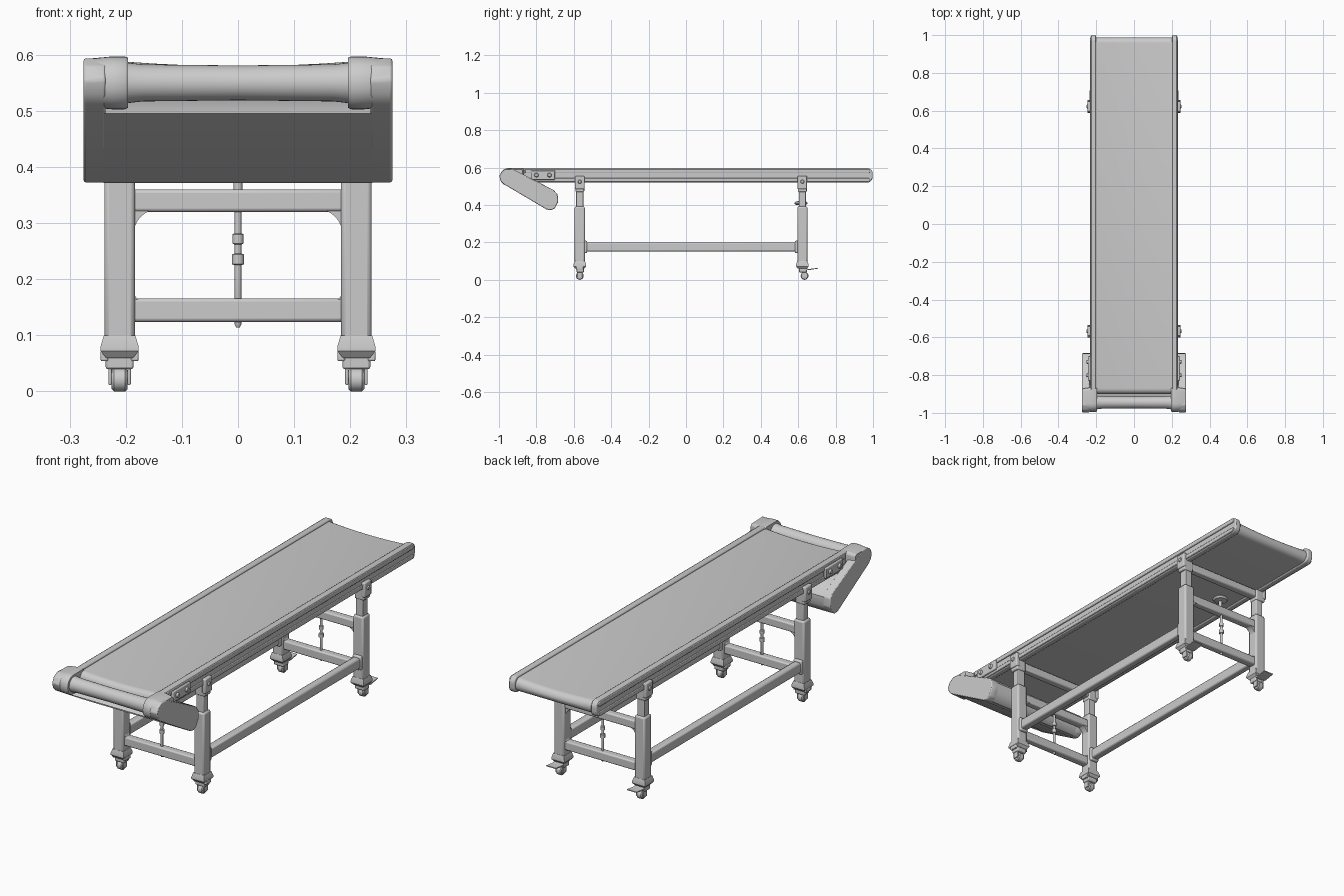
import bpy, bmesh, math
from mathutils import Vector

if "Cube" in bpy.data.objects:
    bpy.data.objects.remove(bpy.data.objects["Cube"])


def finish(name, bm, bevel=0.0, segs=2):
    bmesh.ops.recalc_face_normals(bm, faces=bm.faces)
    me = bpy.data.meshes.new(name)
    bm.to_mesh(me)
    bm.free()
    ob = bpy.data.objects.new(name, me)
    bpy.context.collection.objects.link(ob)
    if bevel:
        m = ob.modifiers.new("bevel", 'BEVEL')
        m.width, m.segments, m.limit_method = bevel, segs, 'ANGLE'
    return ob


def box(name, x, y, z, bevel=0.004):
    bm = bmesh.new()
    bmesh.ops.create_cube(bm, size=1)
    for v in bm.verts:
        v.co = Vector([(a[0] + a[1]) / 2 + c * abs(a[1] - a[0]) for a, c in zip((x, y, z), v.co)])
    return finish(name, bm, bevel)


def loft(name, sections, bevel=0.0):
    """Skin a list of closed point loops and cap both ends."""
    bm = bmesh.new()
    rings = [[bm.verts.new(p) for p in s] for s in sections]
    n = len(rings[0])
    for a, b in zip(rings, rings[1:]):
        for i in range(n):
            j = (i + 1) % n
            bm.faces.new((a[i], a[j], b[j], b[i]))
    bm.faces.new(rings[0])
    bm.faces.new(rings[-1])
    return finish(name, bm, bevel)


def prism_x(name, pts, x0, x1, bevel=0.0):
    return loft(name, [[(x, y, z) for y, z in pts] for x in (x0, x1)], bevel)


def prism_y(name, pts, y0, y1, bevel=0.0):
    return loft(name, [[(x, y, z) for x, z in pts] for y in (y0, y1)], bevel)


def lathe(name, prof, centre, axis='z', n=24):
    """Revolve (position, radius) pairs about an axis through centre."""
    secs = []
    for t, r in prof:
        ring = []
        for i in range(n):
            a = 2 * math.pi * i / n
            c, s = r * math.cos(a), r * math.sin(a)
            ring.append(Vector(centre) + Vector((t, c, s) if axis == 'x' else (c, s, t)))
        secs.append(ring)
    return loft(name, secs)


def round_bar(y0, y1, z0, z1, r0, r1, n=8):
    """Side outline with corner radius r0 at the y0 end and r1 at the y1 end."""
    pts = []
    for cy, cz, r, a0 in ((y1 - r1, z1 - r1, r1, 0), (y0 + r0, z1 - r0, r0, 90),
                          (y0 + r0, z0 + r0, r0, 180), (y1 - r1, z0 + r1, r1, 270)):
        for i in range(n + 1):
            a = math.radians(a0 + 90 * i / n)
            pts.append((cy + r * math.cos(a), cz + r * math.sin(a)))
    return pts


# belt: long loop with rounded ends, sagging slightly across its width
outline = round_bar(-0.9, 0.988, 0.525, 0.588, 0.03, 0.03)
belt = []
for i in range(9):
    x = -0.203 + 0.406 * i / 8
    sag = 0.008 * (1 - (x / 0.203) ** 2)
    belt.append([(x, y, z - sag * (z > 0.556)) for y, z in outline])
loft("belt", belt)

# front roller, slightly waisted
lathe("front_roller", [(-0.205, 0.037), (-0.17, 0.033), (0, 0.031), (0.17, 0.033), (0.205, 0.037)],
      (0, -0.945, 0.55), 'x', 32)

# drive housing under the front end
arm = [(-0.925, 0.592), (-0.705, 0.478), (-0.686, 0.455), (-0.684, 0.415), (-0.702, 0.382),
       (-0.722, 0.372), (-0.745, 0.376), (-0.975, 0.512), (-0.992, 0.53), (-0.998, 0.555),
       (-0.985, 0.58), (-0.96, 0.594)]
prism_x("drive_housing", [(-0.945, 0.495), (-0.90, 0.52), (-0.785, 0.52)] + arm[1:7], -0.24, 0.24)

for s in (-1, 1):
    side = "right" if s > 0 else "left"
    # side rails with raised outer strips
    prism_x(f"side_rail_{side}", round_bar(-0.9, 0.998, 0.52, 0.597, 0.02, 0.03),
            s * 0.2, s * 0.229, 0.005)
    prism_x(f"rail_upper_strip_{side}", round_bar(-0.86, 0.985, 0.57, 0.592, 0.004, 0.01, 3),
            s * 0.222, s * 0.234, 0.003)
    prism_x(f"rail_lower_strip_{side}", round_bar(-0.86, 0.985, 0.524, 0.544, 0.004, 0.01, 3),
            s * 0.222, s * 0.234, 0.003)
    # drive arm and rounded bearing cap around the roller
    prism_x(f"drive_arm_{side}", arm, s * 0.236, s * 0.275, 0.004)
    cap = round_bar(-0.995, -0.865, 0.503, 0.597, 0.045, 0.015)
    loft(f"bearing_cap_{side}",
         [[(s * x, -0.93 + (y + 0.93) * k, 0.55 + (z - 0.55) * k) for y, z in cap]
          for x, k in ((0.196, 0.95), (0.202, 1), (0.225, 1), (0.265, 0.92), (0.274, 0.86))])
    # tensioner brackets and bolts
    box(f"tension_bracket_{side}", (s * 0.228, s * 0.243), (-0.83, -0.70), (0.535, 0.585))
    for y in (-0.8, -0.73):
        lathe(f"tension_bolt_{side}", [(0, 0.012), (s * 0.008, 0.009)],
              (s * 0.243, y, 0.56), 'x', 12)
    # long floor bar joining the leg frames
    box(f"long_bar_{side}", (s * 0.193, s * 0.229), (-0.56, 0.61), (0.152, 0.2), 0.007)


def caster(x, y, back, name):
    d = 0.012 if back else 0.0
    # flared mounting plate, swivel block, fork, wheel
    loft(name + "_collar", [[(x + a * w, y + b * w, z) for a, b in ((-1, -1), (1, -1), (1, 1), (-1, 1))]
                            for z, w in ((0.06, 0.024), (0.072, 0.034), (0.08, 0.034), (0.1, 0.028))])
    box(name + "_swivel", (x - 0.025, x + 0.025), (y - 0.018, y + 0.022), (0.04, 0.075))
    for k in (-1, 1):
        box(name + "_fork", (x + k * 0.014, x + k * 0.02), (y + d - 0.014, y + d + 0.014), (0.012, 0.055), 0.002)
    lathe(name + "_wheel", [(-0.014, 0.017), (-0.01, 0.021), (0.01, 0.021), (0.014, 0.017)],
          (x, y + d, 0.021), 'x', 20)
    # brake pedal
    if back:
        prism_x(name + "_pedal", [(y, 0.068), (y + 0.035, 0.058), (y + 0.085, 0.064),
                                  (y + 0.085, 0.06), (y + 0.035, 0.052), (y, 0.056)], x - 0.025, x + 0.025)
    else:
        for k in (-1, 1):
            box(name + "_pedal", (x + k * 0.02, x + k * 0.034), (y - 0.02, y + 0.02), (0.054, 0.072), 0.003)


def gusset(name, s, y, zc, r, down):
    """Concave corner fillet between a leg and a cross bar."""
    pts = [(s * 0.188, zc)]
    for i in range(9):
        a = math.radians(90 * i / 8)
        pts.append((s * (0.186 - r + r * math.sin(a)), zc + down * (r - r * math.cos(a))))
    prism_y(name, pts, y - 0.016, y + 0.016)


for end, y in (("front", -0.568), ("back", 0.622)):
    for s in (-1, 1):
        n = f"{end}_{'right' if s > 0 else 'left'}"
        x = s * 0.211
        # telescopic leg: outer tube, foot swelling, inner tube, bracket
        box(n + "_leg", (x - 0.027, x + 0.027), (y - 0.027, y + 0.027), (0.085, 0.392), 0.008)
        box(n + "_inner_leg", (x - 0.019, x + 0.019), (y - 0.019, y + 0.019), (0.36, 0.525), 0.004)
        box(n + "_leg_bracket", (s * 0.226, s * 0.246), (y - 0.026, y + 0.026), (0.485, 0.555), 0.005)
        box(n + "_bracket_block", (s * 0.19, s * 0.24), (y - 0.024, y + 0.024), (0.47, 0.523), 0.005)
        lathe(n + "_bracket_bolt", [(0, 0.011), (s * 0.006, 0.008)], (s * 0.245, y, 0.525), 'x', 12)
        caster(x, y, end == "back", n + "_caster")
        # corner fillets
        gusset(n + "_upper_gusset", s, y, 0.325, 0.045, -1)
        gusset(n + "_lower_gusset", s, y, 0.16, 0.02, 1)
        # collar where the long bar meets the leg
        yb = y + (0.03 if end == "front" else -0.03)
        box(n + "_bar_collar", (x - 0.022, x + 0.022), (yb - 0.01, yb + 0.01), (0.143, 0.209), 0.006)
    # cross bars
    for nm, z0, z1 in (("lower", 0.124, 0.166), ("upper", 0.32, 0.36), ("top", 0.485, 0.522)):
        box(f"{end}_{nm}_cross_bar", (-0.195, 0.195), (y - 0.018, y + 0.018), (z0, z1), 0.006)
    # height screw with collars
    lathe(f"{end}_height_screw",
          [(0.114, 0.003), (0.12, 0.006), (0.225, 0.006), (0.227, 0.011), (0.244, 0.011), (0.246, 0.006),
           (0.262, 0.006), (0.264, 0.01), (0.28, 0.01), (0.282, 0.006), (0.34, 0.006)], (0, y, 0), 'z', 16)

# crank wheel on top of the back height screw
lathe("crank_wheel", [(0.35, 0.008), (0.398, 0.008), (0.402, 0.03), (0.41, 0.036), (0.418, 0.03), (0.422, 0.01)],
      (0, 0.615, 0), 'z', 24)

# smooth shading with crisp edges
for ob in bpy.context.collection.objects:
    ob.select_set(True)
    bpy.context.view_layer.objects.active = ob
bpy.ops.object.shade_smooth_by_angle(angle=math.radians(35))
